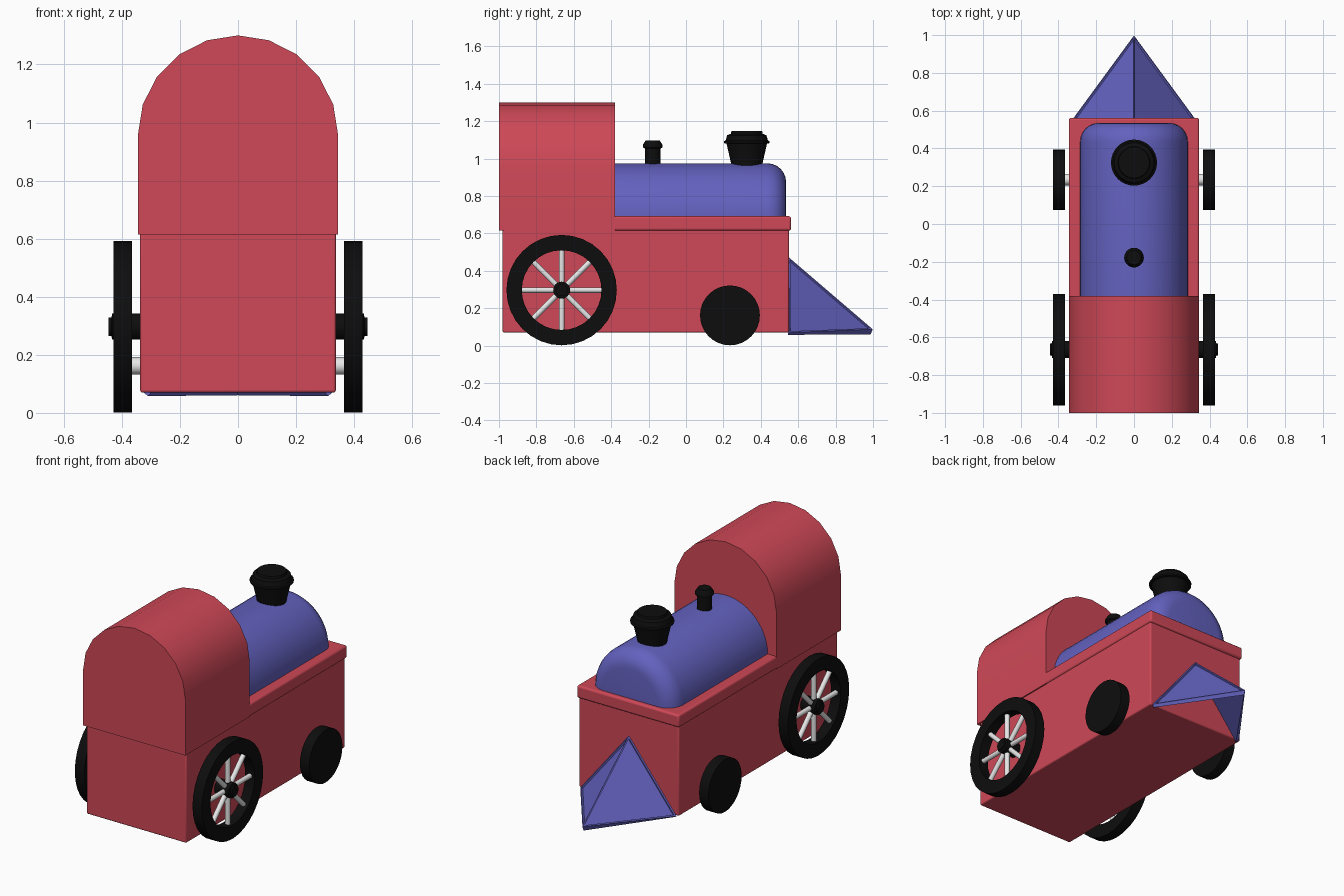
import bpy, bmesh
from math import pi, sin, cos, radians
from mathutils import Matrix, Vector

if "Cube" in bpy.data.objects:
    bpy.data.objects.remove(bpy.data.objects["Cube"], do_unlink=True)


def material(name, rgb):
    m = bpy.data.materials.new(name)
    m.use_nodes = True
    m.diffuse_color = (*rgb, 1)
    m.node_tree.nodes["Principled BSDF"].inputs["Base Color"].default_value = (*rgb, 1)
    return m


RED = material("red paint", (0.62, 0.065, 0.095))
BLUE = material("blue paint", (0.125, 0.12, 0.52))
BLACK = material("black iron", (0.004, 0.004, 0.004))
WHITE = material("pale metal", (0.8, 0.8, 0.8))


def finish(bm, name, mat, matrix=None, bevel=0, angle=35):
    bmesh.ops.recalc_face_normals(bm, faces=bm.faces)
    if matrix:
        bm.transform(matrix)
    mesh = bpy.data.meshes.new(name)
    bm.to_mesh(mesh)
    bm.free()
    mesh.materials.append(mat)
    ob = bpy.data.objects.new(name, mesh)
    bpy.context.collection.objects.link(ob)
    if bevel:
        mod = ob.modifiers.new("soft edges", "BEVEL")
        mod.width, mod.segments = bevel, 3
    for o in bpy.context.selected_objects:
        o.select_set(False)
    ob.select_set(True)
    bpy.context.view_layer.objects.active = ob
    bpy.ops.object.shade_smooth_by_angle(angle=radians(angle))
    return ob


def box(name, mat, lo, hi, bevel):
    bm = bmesh.new()
    bmesh.ops.create_cube(bm, size=1)
    lo, hi = Vector(lo), Vector(hi)
    move = Matrix.Translation((lo + hi) / 2) @ Matrix.Diagonal((*(hi - lo), 1))
    return finish(bm, name, mat, move, bevel)


def lathe(name, mat, profile, matrix, steps=32, closed=False):
    """Turn (radius, height) points about the local z axis."""
    bm = bmesh.new()
    vs = [bm.verts.new((r, 0, h)) for r, h in profile]
    pairs = list(zip(vs, vs[1:])) + ([(vs[-1], vs[0])] if closed else [])
    edges = [bm.edges.new(p) for p in pairs]
    bmesh.ops.spin(bm, geom=vs + edges, cent=(0, 0, 0), axis=(0, 0, 1),
                   angle=2 * pi, steps=steps)
    bmesh.ops.remove_doubles(bm, verts=bm.verts, dist=1e-4)
    return finish(bm, name, mat, matrix)


def rod(name, mat, radius, start, end, matrix, steps=24):
    return lathe(name, mat, [(0, start), (radius, start), (radius, end), (0, end)],
                 matrix, steps)


# Lower body and running board
box("lower_body", RED, (-0.337, -0.98, 0.07), (0.337, 0.55, 0.63), 0.008)
box("running_board", RED, (-0.345, -0.99, 0.615), (0.345, 0.562, 0.692), 0.012)

# Arched cab
W = 0.345
bm = bmesh.new()
arch = [(W * cos(pi * i / 10), 0.955 + W * sin(pi * i / 10)) for i in range(11)]
outline = [(W, 0.615)] + arch + [(-W, 0.615)]
face = bm.faces.new([bm.verts.new((x, -1, z)) for x, z in outline])
new = bmesh.ops.extrude_face_region(bm, geom=[face])["geom"]
bmesh.ops.translate(bm, vec=(0, 0.62, 0),
                    verts=[g for g in new if isinstance(g, bmesh.types.BMVert)])
finish(bm, "cab", RED)

# Half-round boiler with a rounded end
R, SOFT, END = 0.285, 0.1, 0.535
rings = [(R, -0.39)]
for i in range(7):
    a = pi / 2 * i / 6
    rings.append((R - SOFT + SOFT * cos(a), END - SOFT + SOFT * sin(a)))
bm = bmesh.new()
loops = []
for r, y in rings:
    loops.append([bm.verts.new((r * cos(pi * k / 24), y, 0.69 + r * sin(pi * k / 24)))
                  for k in range(25)])
for a, b in zip(loops, loops[1:]):
    for k in range(25):
        n = (k + 1) % 25
        bm.faces.new((a[k], a[n], b[n], b[k]))
bm.faces.new(loops[0])
bm.faces.new(loops[-1])
finish(bm, "boiler", BLUE)

# Chimney and steam dome
lathe("chimney", BLACK,
      [(0, 0.9), (0.08, 0.9), (0.083, 0.97), (0.108, 1.08), (0.122, 1.083), (0.122, 1.093),
       (0.113, 1.097), (0.105, 1.125), (0.085, 1.133), (0.082, 1.147), (0, 1.147)],
      Matrix.Translation((0, 0.325, 0)))
lathe("small_funnel", BLACK,
      [(0, 0.9), (0.042, 0.9), (0.042, 1.055), (0.052, 1.06), (0.052, 1.075),
       (0.037, 1.098), (0, 1.098)],
      Matrix.Translation((0, -0.178, 0)))

# Wheels, built outward from each side
for label, s in (("left", 1), ("right", -1)):
    turn = Matrix.Rotation(s * pi / 2, 4, 'Y')
    big = Matrix.Translation((0, -0.665, 0.297)) @ turn
    small = Matrix.Translation((0, 0.235, 0.162)) @ turn
    lathe(label + "_large_rim", BLACK,
          [(0.213, 0.365), (0.295, 0.365), (0.295, 0.429), (0.213, 0.429)], big, closed=True)
    lathe(label + "_hub", BLACK,
          [(0, 0.33), (0.045, 0.33), (0.045, 0.433), (0.032, 0.436), (0.032, 0.446),
           (0, 0.446)], big, 24)
    for i in range(8):
        spoke = big @ Matrix.Translation((0, 0, 0.397)) \
            @ Matrix.Rotation(i * pi / 4, 4, 'Z') @ Matrix.Rotation(pi / 2, 4, 'Y')
        rod(f"{label}_spoke_{i + 1}", WHITE, 0.015, 0.03, 0.225, spoke, 12)
    rod(label + "_small_wheel", BLACK, 0.16, 0.365, 0.428, small, 32)
    rod(label + "_small_axle", WHITE, 0.03, 0.32, 0.38, small)

# Cowcatcher: two framed, sunken panels, open underneath
TOP, TIP = Vector((0, 0.55, 0.472)), Vector((0, 0.998, 0.088))
for label, s in (("left", 1), ("right", -1)):
    corner = Vector((s * 0.325, 0.555, 0.07))
    normal = (TIP - TOP).cross(corner - TOP).normalized()
    if normal.x * s < 0:
        normal = -normal
    bm = bmesh.new()
    outer = [bm.verts.new(p) for p in (TOP, TIP, corner)]
    inner = [bm.verts.new(v.co - normal * 0.022) for v in outer]
    for v in (inner[0], inner[1]):
        v.co.x = 0
        v.co.z -= 0.015
    front = bm.faces.new(outer)
    bm.faces.new(inner[::-1])
    for i in range(3):
        n = (i + 1) % 3
        bm.faces.new((outer[i], outer[n], inner[n], inner[i]))
    bmesh.ops.recalc_face_normals(bm, faces=bm.faces)
    bmesh.ops.inset_region(bm, faces=[front], thickness=0.016)
    bmesh.ops.inset_region(bm, faces=[front], thickness=0.003, depth=-0.01)
    finish(bm, label + "_cowcatcher", BLUE, angle=15)
